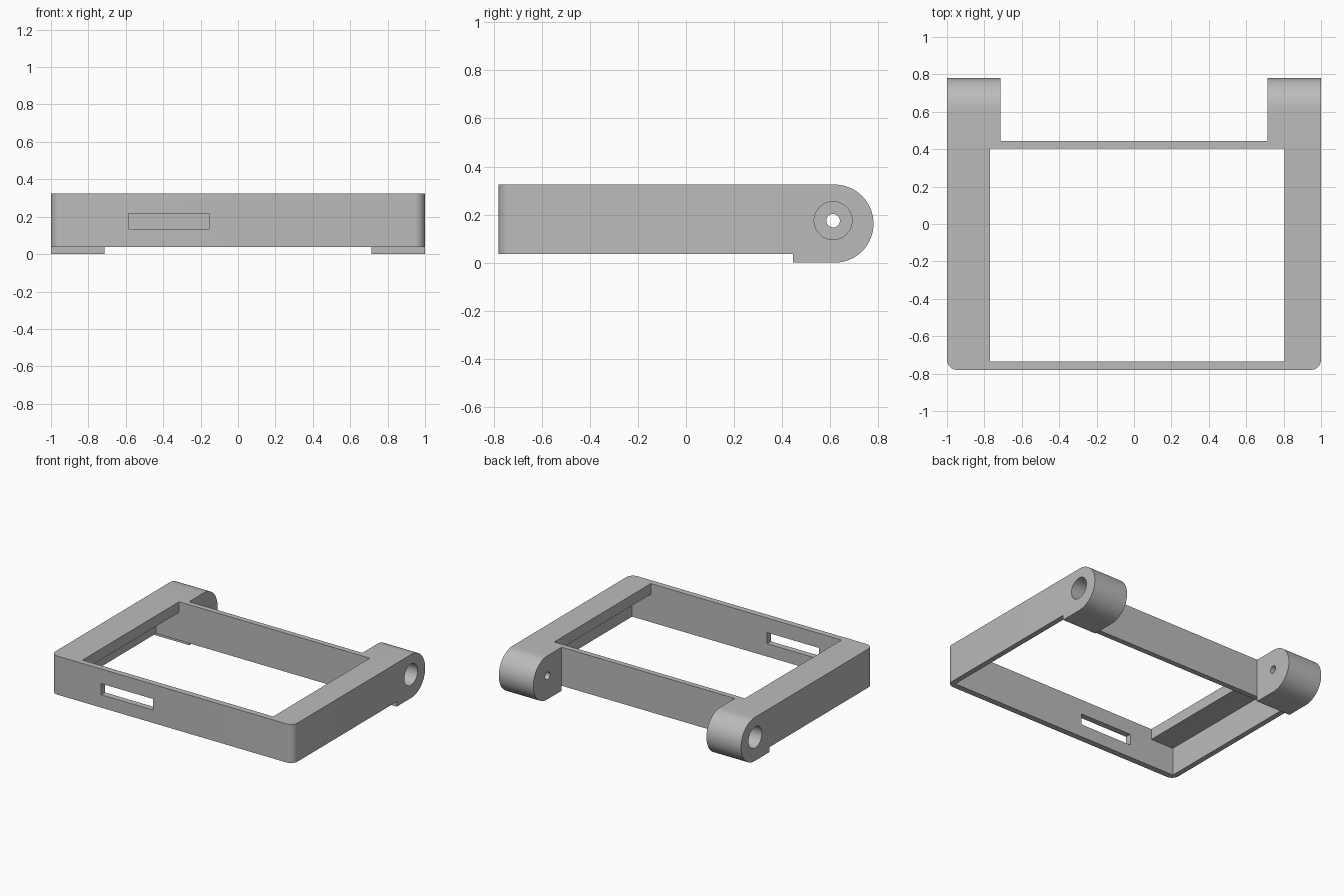
import bpy, bmesh
from math import sin, cos, pi, radians
from mathutils import Vector

if "Cube" in bpy.data.objects:
    bpy.data.objects.remove(bpy.data.objects["Cube"], do_unlink=True)

# Single flat colour
grey = bpy.data.materials.new("plain grey")
grey.use_nodes = True
grey.diffuse_color = (0.5, 0.5, 0.5, 1)
grey.node_tree.nodes["Principled BSDF"].inputs["Base Color"].default_value = (0.5, 0.5, 0.5, 1)

# Main dimensions
TOP, BASE = 0.325, 0.037
FRONT, BACK = -0.78, 0.445
HINGE_Y, HINGE_Z = 0.612, 0.175
ARM_IN = 0.715


def arc(cx, cy, r, start, end, steps):
    angles = [radians(start + (end - start) * i / steps) for i in range(steps + 1)]
    return [(cx + r * cos(a), cy + r * sin(a)) for a in angles]


def prism(name, outline, lo, hi, axis="z"):
    """Extrude a closed outline along z (points are x, y) or x (points are y, z)."""
    bm = bmesh.new()
    place = (lambda p: (p[0], p[1], lo)) if axis == "z" else (lambda p: (lo, p[0], p[1]))
    face = bm.faces.new([bm.verts.new(place(p)) for p in outline])
    moved = bmesh.ops.extrude_face_region(bm, geom=[face])["geom"]
    shift = Vector((0, 0, hi - lo)) if axis == "z" else Vector((hi - lo, 0, 0))
    bmesh.ops.translate(bm, vec=shift, verts=[v for v in moved if isinstance(v, bmesh.types.BMVert)])
    bmesh.ops.recalc_face_normals(bm, faces=bm.faces)
    mesh = bpy.data.meshes.new(name)
    bm.to_mesh(mesh)
    bm.free()
    mesh.materials.append(grey)
    ob = bpy.data.objects.new(name, mesh)
    bpy.context.collection.objects.link(ob)
    return ob


def block(name, x, y, z):
    return prism(name, [(x[0], y[0]), (x[1], y[0]), (x[1], y[1]), (x[0], y[1])], z[0], z[1])


def combine(target, tool, operation):
    bpy.context.view_layer.objects.active = target
    mod = target.modifiers.new(operation.title(), "BOOLEAN")
    mod.operation, mod.solver, mod.object = operation, "EXACT", tool
    bpy.ops.object.modifier_apply(modifier=mod.name)
    bpy.data.objects.remove(tool, do_unlink=True)


# Outer body with rounded front corners
r = 0.055
outline = arc(-1 + r, FRONT + r, r, 180, 270, 10) + arc(1 - r, FRONT + r, r, 270, 360, 10)
frame = prism("hinged_frame", outline + [(1, BACK), (-1, BACK)], BASE, TOP)

# Hinge arms with round ends
half = TOP / 2
arm = [(BACK, 0)] + arc(0.78 - half, half, half, -90, 90, 32) + [(BACK, TOP)]
for side in (-1, 1):
    lo, hi = sorted((side * ARM_IN, side))
    combine(frame, prism("hinge_arm", arm, lo, hi, "x"), "UNION")

# Recess from below, leaving a lip on each side, and the off-centre opening above
combine(frame, block("recess", (-0.96, 0.96), (-0.735, 0.405), (-0.1, TOP - 0.08)), "DIFFERENCE")
combine(frame, block("opening", (-0.77, 0.805), (-0.735, 0.405), (0.1, 0.5)), "DIFFERENCE")

# Slot in the front wall
combine(frame, block("slot", (-0.585, -0.155), (-0.9, -0.6), (0.133, 0.216)), "DIFFERENCE")

# Hinge pin holes: wide from the outside, narrow through the inner face
for side in (-1, 1):
    for radius, inner in ((0.079, ARM_IN + 0.07), (0.028, ARM_IN - 0.1)):
        circle = arc(HINGE_Y, HINGE_Z, radius, 0, 360, 48)[:-1]
        lo, hi = sorted((side * inner, side * 1.1))
        combine(frame, prism("pin_hole", circle, lo, hi, "x"), "DIFFERENCE")

# Smooth rounded areas, crisp edges elsewhere
bpy.ops.object.select_all(action="DESELECT")
frame.select_set(True)
bpy.context.view_layer.objects.active = frame
bpy.ops.object.shade_smooth_by_angle(angle=radians(30))
